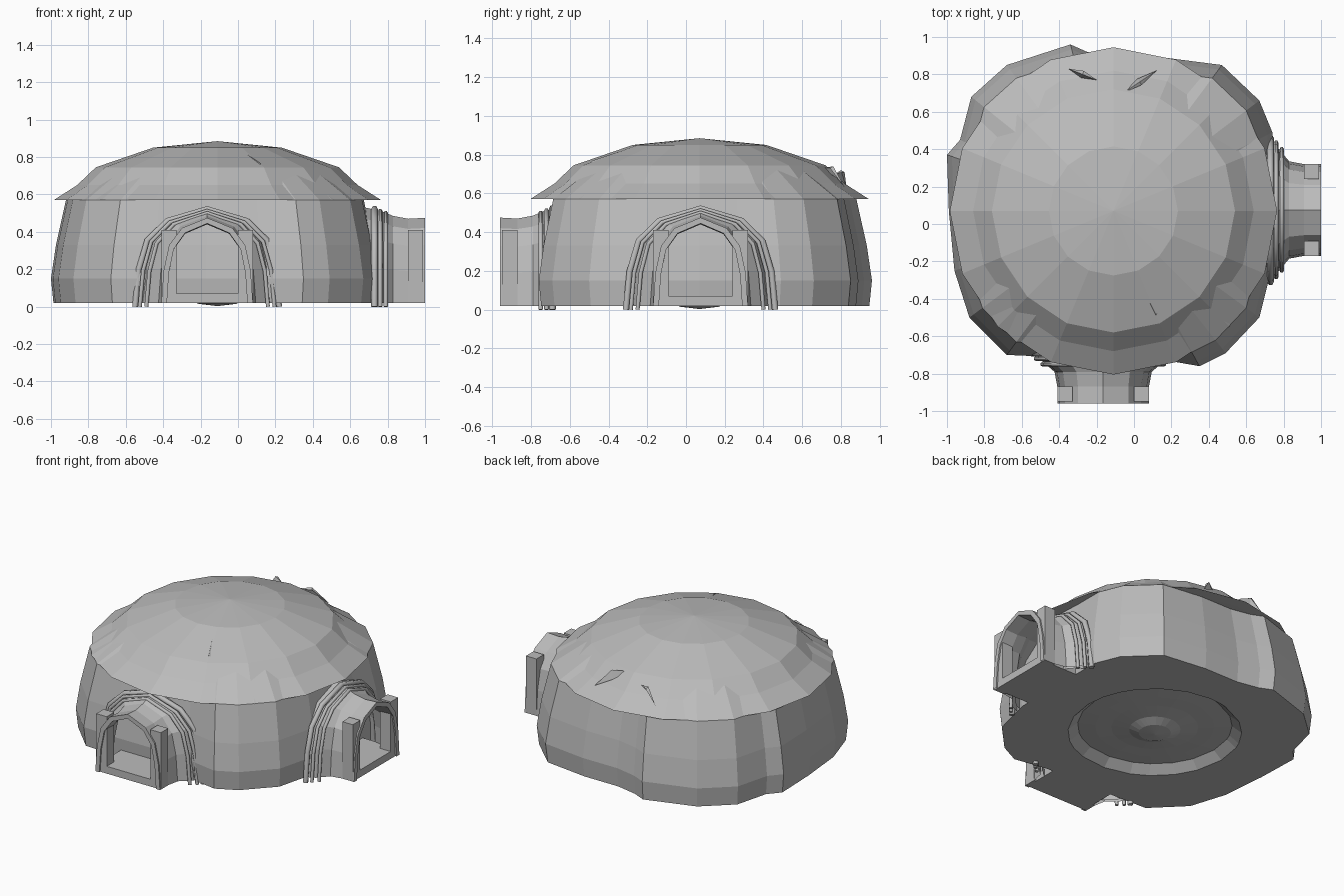
import bpy, bmesh, math
from mathutils import Vector, Matrix

if "Cube" in bpy.data.objects:
    bpy.data.objects.remove(bpy.data.objects["Cube"], do_unlink=True)

stone = bpy.data.materials.new("plain_grey")
stone.use_nodes = True
GREY = (0.5, 0.5, 0.5, 1)
stone.diffuse_color = GREY
stone.node_tree.nodes["Principled BSDF"].inputs["Base Color"].default_value = GREY

CENTRE = Vector((-0.11, 0.07, 0))


def finish(name, bm, matrix=Matrix()):
    bmesh.ops.recalc_face_normals(bm, faces=bm.faces)
    mesh = bpy.data.meshes.new(name)
    bm.to_mesh(mesh)
    bm.free()
    mesh.materials.append(stone)
    ob = bpy.data.objects.new(name, mesh)
    ob.matrix_world = matrix
    bpy.context.collection.objects.link(ob)
    return ob


def loft(bm, rings, closed=True):
    """Skin a list of equally long point rings."""
    rows = [[bm.verts.new(p) for p in ring] for ring in rings]
    for a, b in zip(rows, rows[1:]):
        n = len(a)
        for i in range(n if closed else n - 1):
            j = (i + 1) % n
            bm.faces.new((a[i], a[j], b[j], b[i]))
    return rows


def cap(bm, row, point):
    tip = bm.verts.new(point)
    for i in range(len(row)):
        bm.faces.new((row[i], row[(i + 1) % len(row)], tip))


def circle(r, z, angles):
    return [CENTRE + Vector((r * math.cos(a), r * math.sin(a), z)) for a in angles]


# Lumpy wall with a hollow underside
plan = [(.75, .07), (.74, .28), (.74, .49), (.67, .66), (.47, .85), (.16, .89),
        (-.1, .89), (-.25, .92), (-.34, .96), (-.68, .85), (-.87, .68), (-.93, .45),
        (-1, .37), (-.99, .07), (-.96, -.25), (-.88, -.5), (-.68, -.70), (-.45, -.71),
        (-.17, -.71), (.12, -.72), (.35, -.76), (.49, -.69), (.67, -.5), (.74, -.22)]
angles = [math.atan2(y - CENTRE.y, x - CENTRE.x) for x, y in plan]
rings = []
for scale, z in ((.68, .72), (.91, .57), (.97, .33), (1, .15), (.985, .02)):
    rings.append([CENTRE + (Vector((x, y, 0)) - CENTRE) * scale + Vector((0, 0, z))
                  for x, y in plan])
for r, z in ((.54, .02), (.48, .07), (.37, .06), (.27, .055), (.16, .04), (.1, .015)):
    rings.append(circle(r, z, angles))
bm = bmesh.new()
rows = loft(bm, rings)
cap(bm, rows[-1], CENTRE + Vector((0, 0, .003)))
cap(bm, rows[0], CENTRE + Vector((0, 0, .74)))
finish("dome_wall", bm)

# Faceted roof with a flared eave
turn = [i * math.tau / 16 for i in range(16)]
bm = bmesh.new()
rows = loft(bm, [circle(r, z, turn) for r, z in
                 ((.345, .85), (.65, .745), (.75, .65), (.875, .57), (.80, .57))])
cap(bm, rows[0], CENTRE + Vector((0, 0, .885)))
cap(bm, rows[-1], CENTRE + Vector((0, 0, .6)))
finish("roof", bm)


# Creases: slim folds lying on the roof
def crease(name, a, b, width):
    a, b = Vector(a), Vector(b)
    side = (b - a).cross(Vector((0, 0, 1))).normalized() * width
    mid = (a + b) / 2 + Vector((0, 0, .05))
    bm = bmesh.new()
    base = [bm.verts.new(p) for p in (a, mid + side - Vector((0, 0, .05)), b, mid - side)]
    tip = bm.verts.new(mid + Vector((0, 0, .01)))
    for i in range(4):
        bm.faces.new((base[i], base[(i + 1) % 4], tip))
    finish(name, bm)


crease("front_crease", (.01, -.27, .84), (.22, -.69, .58), .02)
crease("back_crease_left", (.12, .82, .63), (-.06, .70, .73), .02)
crease("back_crease_right", (-.35, .83, .62), (-.2, .77, .70), .02)

# Entrance parts are built facing local -y, then placed at both entrances
HALF = [(1, 0), (.95, .38), (.83, .68), (.55, .88), (0, 1)]
ARCH = [(-x, z) for x, z in HALF] + HALF[-2::-1]


def arch(d, w, h, foot=.02):
    return [Vector((x * w, -d, foot + z * (h - foot))) for x, z in ARCH]


def box(name, size, centre, matrix):
    bm = bmesh.new()
    bmesh.ops.create_cube(bm, size=1)
    bmesh.ops.scale(bm, vec=size, verts=bm.verts)
    bmesh.ops.translate(bm, vec=centre, verts=bm.verts)
    finish(name, bm, matrix)


def rib(name, d, w, h, radius, matrix):
    curve = bpy.data.curves.new(name, "CURVE")
    curve.dimensions = "3D"
    curve.bevel_depth = radius
    curve.bevel_resolution = 1
    curve.use_fill_caps = True
    pts = arch(d, w, h, 0)
    line = curve.splines.new("POLY")
    line.points.add(len(pts) - 1)
    for point, co in zip(line.points, pts):
        point.co = (*co, 1)
    curve.materials.append(stone)
    ob = bpy.data.objects.new(name, curve)
    ob.matrix_world = matrix
    bpy.context.collection.objects.link(ob)


def entrance(label, matrix):
    # Arched tunnel, flaring towards the dome
    outer = [(.64, .37, .53), (.73, .33, .51), (.79, .26, .485), (.87, .245, .47), (.96, .245, .475)]
    inner = [(d, w - .03, h - .03) for d, w, h in reversed(outer)]
    bm = bmesh.new()
    loft(bm, [arch(*s) for s in outer + inner], closed=False)
    finish(label + "_tunnel", bm, matrix)
    # Floor, posts and arch ribs
    box(label + "_floor", (.46, .28, .05), (0, -.81, .045), matrix)
    for side, name in ((-1, "right"), (1, "left")):
        box(f"{label}_{name}_post", (.08, .08, .39), (side * .205, -.91, .215), matrix)
    rib(label + "_outer_rib", .69, .385, .522, .018, matrix)
    rib(label + "_middle_rib", .72, .36, .512, .012, matrix)
    rib(label + "_inner_rib", .75, .325, .5, .012, matrix)


entrance("front", Matrix.Translation((-.165, 0, 0)))
entrance("side", Matrix.Translation((.04, .075, 0)) @ Matrix.Rotation(math.pi / 2, 4, "Z"))
